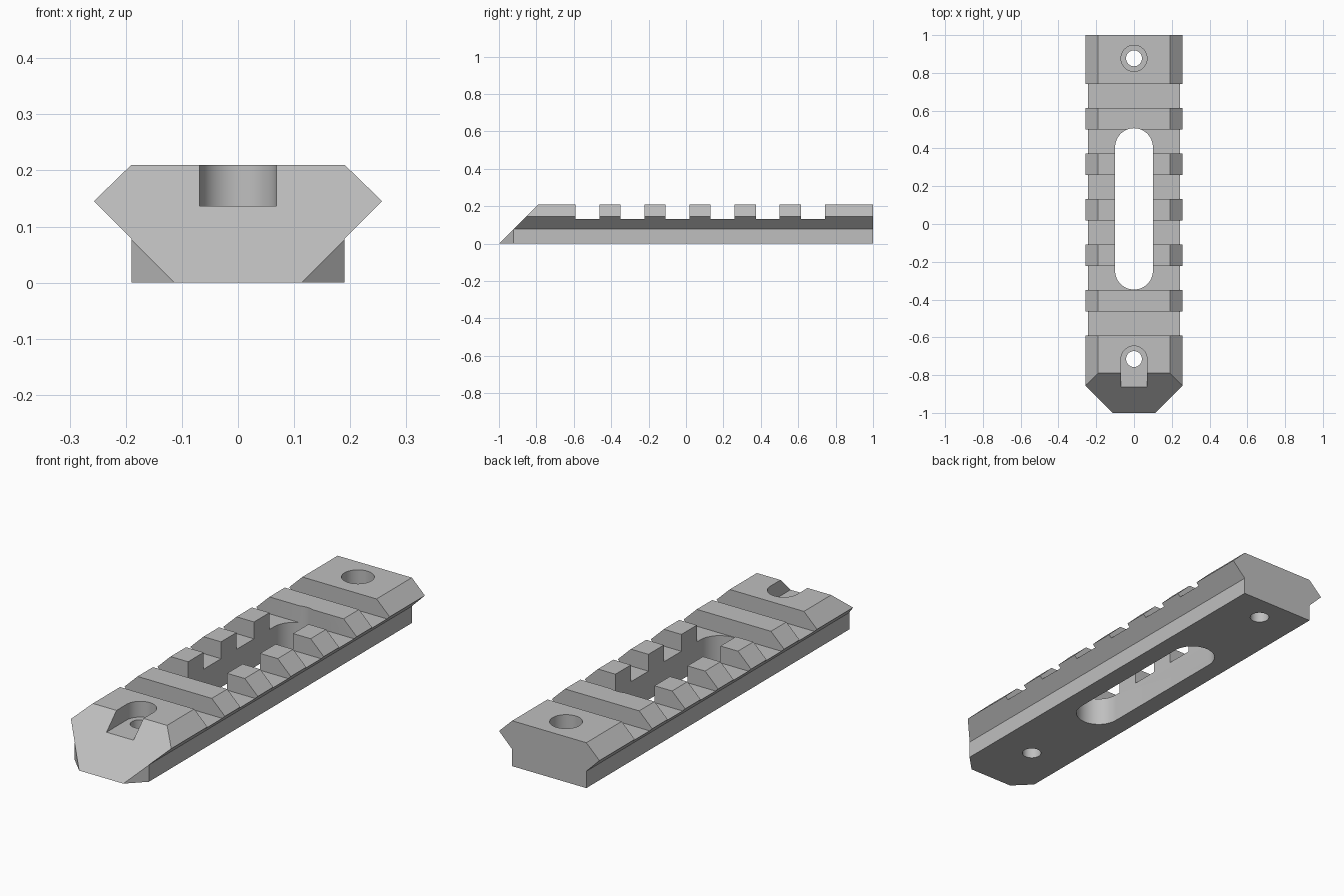
import bpy, bmesh, math
from mathutils import Vector

cube = bpy.data.objects.get("Cube")
if cube:
    bpy.data.objects.remove(cube, do_unlink=True)

TOP = 0.21
BORE_FLOOR = 0.137
GROOVE_FLOOR = 0.132

grey = bpy.data.materials.new("light grey metal")
grey.use_nodes = True
color = (0.52, 0.52, 0.52, 1)
grey.diffuse_color = color
grey.node_tree.nodes["Principled BSDF"].inputs["Base Color"].default_value = color


def prism(name, points, offset):
    """Extrude a closed outline of 3D points along an offset."""
    bm = bmesh.new()
    face = bm.faces.new([bm.verts.new(p) for p in points])
    moved = bmesh.ops.extrude_face_region(bm, geom=[face])["geom"]
    bmesh.ops.translate(bm, vec=offset,
                        verts=[g for g in moved if isinstance(g, bmesh.types.BMVert)])
    bmesh.ops.recalc_face_normals(bm, faces=bm.faces)
    mesh = bpy.data.meshes.new(name)
    bm.to_mesh(mesh)
    bm.free()
    mesh.materials.append(grey)
    obj = bpy.data.objects.new(name, mesh)
    bpy.context.collection.objects.link(obj)
    return obj


def slot(name, y0, y1, radius, z0, z1, steps=24):
    """Upright round-ended cutter; a plain cylinder when y0 equals y1."""
    points = []
    for centre, start in ((y1, 0), (y0, math.pi)):
        for i in range(steps + 1):
            a = start + math.pi * i / steps
            if y0 == y1 and i == steps:
                continue
            points.append((radius * math.cos(a), centre + radius * math.sin(a), z0))
    return prism(name, points, (0, 0, z1 - z0))


# Rail bar: angled cross-section swept from front to back
half = [(0.19, 0), (0.19, 0.078), (0.257, 0.145), (0.19, TOP)]
outline = half + [(-x, z) for x, z in reversed(half)]
rail = prism("accessory_rail", [(x, -1, z) for x, z in outline], (0, 2, 0))

# Sloped nose and chamfered lower front corners
bm = bmesh.new()
bm.from_mesh(rail.data)
cuts = [((0, -1, 0), (0, -1, 1)),
        ((0.113, -1, 0), (1, -1, 0)),
        ((-0.113, -1, 0), (-1, -1, 0))]
for point, normal in cuts:
    geom = bm.verts[:] + bm.edges[:] + bm.faces[:]
    cut = bmesh.ops.bisect_plane(bm, geom=geom, dist=1e-5, plane_co=Vector(point),
                                 plane_no=Vector(normal), clear_outer=True)
    bmesh.ops.holes_fill(bm, edges=[e for e in bm.edges if e.is_boundary])
bmesh.ops.recalc_face_normals(bm, faces=bm.faces)
bm.to_mesh(rail.data)
bm.free()

# Cross grooves
cutters = []
for i in range(6):
    y = -0.527 + 0.241 * i
    cutters.append(prism("groove_cutter",
                         [(-0.5, y - 0.064, GROOVE_FLOOR), (0.5, y - 0.064, GROOVE_FLOOR),
                          (0.5, y + 0.064, GROOVE_FLOOR), (-0.5, y + 0.064, GROOVE_FLOOR)],
                         (0, 0, 0.2)))

# Long centre slot, screw holes and their counterbores
cutters.append(slot("slot_cutter", -0.247, 0.407, 0.1, -0.1, 0.4))
for y, y_open in ((0.877, 0.877), (-0.715, -1.1)):
    cutters.append(slot("counterbore_cutter", y_open, y, 0.069, BORE_FLOOR, 0.4))
    cutters.append(slot("screw_hole_cutter", y, y, 0.042, -0.1, 0.4))

bpy.ops.object.select_all(action="DESELECT")
rail.select_set(True)
bpy.context.view_layer.objects.active = rail
for cutter in cutters:
    cutter.hide_render = True
    mod = rail.modifiers.new("cut", "BOOLEAN")
    mod.operation = "DIFFERENCE"
    mod.solver = "EXACT"
    mod.object = cutter
    bpy.ops.object.modifier_apply(modifier=mod.name)
    bpy.data.objects.remove(cutter, do_unlink=True)

bpy.ops.object.shade_smooth_by_angle(angle=math.radians(30))
